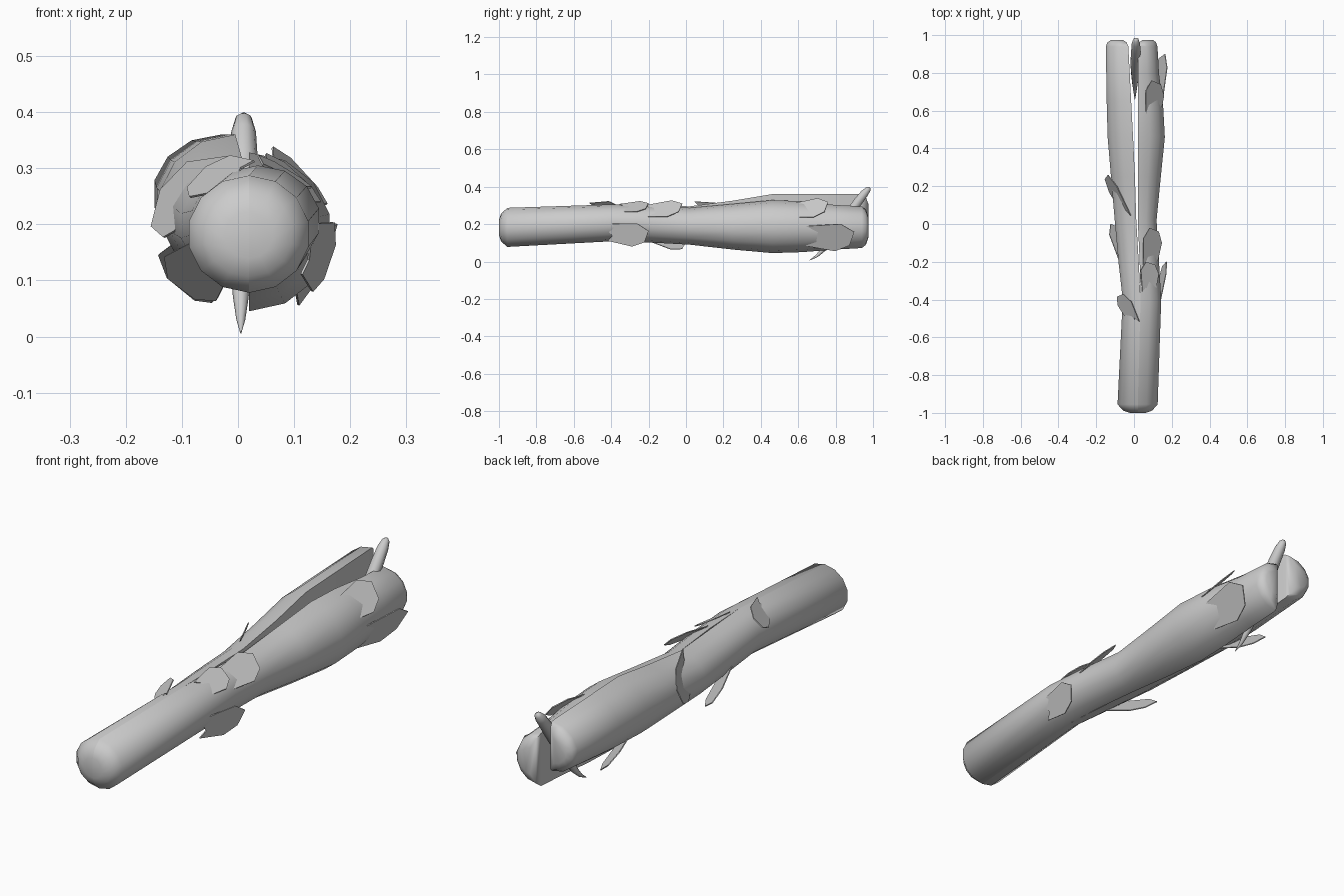
import bpy, bmesh, math
from mathutils import Vector

if "Cube" in bpy.data.objects:
    bpy.data.objects.remove(bpy.data.objects["Cube"])

# One plain grey for everything
grey = bpy.data.materials.new("plain_grey")
grey.use_nodes = True
GREY = (0.6, 0.6, 0.6, 1)
grey.diffuse_color = GREY
grey.node_tree.nodes["Principled BSDF"].inputs["Base Color"].default_value = GREY


def finish(name, bm, angle):
    bmesh.ops.recalc_face_normals(bm, faces=bm.faces)
    mesh = bpy.data.meshes.new(name)
    bm.to_mesh(mesh)
    bm.free()
    obj = bpy.data.objects.new(name, mesh)
    bpy.context.collection.objects.link(obj)
    mesh.materials.append(grey)
    bpy.ops.object.select_all(action="DESELECT")
    obj.select_set(True)
    bpy.context.view_layer.objects.active = obj
    bpy.ops.object.shade_smooth_by_angle(angle=math.radians(angle))
    return obj


def loft(name, rings, angle=50):
    """Skin a list of equal rings of points and close both ends."""
    bm = bmesh.new()
    rows = [[bm.verts.new(p) for p in ring] for ring in rings]
    n = len(rows[0])
    for a, b in zip(rows, rows[1:]):
        for i in range(n):
            bm.faces.new((a[i], a[(i + 1) % n], b[(i + 1) % n], b[i]))
    bm.faces.new(rows[0])
    bm.faces.new(rows[-1])
    return finish(name, bm, angle)


def half_ring(y, flat, outer, low, high, steps=7):
    """Half-round section: flat on the inner side, round on the outer."""
    mid, rad = (low + high) / 2, (high - low) / 2
    ring = []
    for i in range(steps + 1):
        a = math.pi * (i / steps - 0.5)
        ring.append(Vector((flat + (outer - flat) * math.cos(a), y, mid + rad * math.sin(a))))
    return ring


def shrink(ring, centre, y, factor):
    c = Vector(centre)
    return [Vector((c.x + (p.x - c.x) * factor, y, c.z + (p.z - c.z) * factor)) for p in ring]


def branch(name, stations):
    rings = [half_ring(*s) for s in stations]
    first, last = rings[0], rings[-1]
    front = (0.02, 0, 0.18)
    flat, outer, low, high = stations[-1][1:]
    back = ((flat + outer) / 2, 0, (low + high) / 2)
    rings = [shrink(first, front, -1, 0.4), shrink(first, front, -0.988, 0.72)] + rings
    rings += [shrink(last, back, 0.962, 0.85), shrink(last, back, 0.975, 0.5)]
    loft(name, rings)


# Two half-round stems joined at the front and parted at the back
# station: y, inner x, outer x, bottom z, top z
branch("left_stem", [
    (-0.955, 0.02, 0.128, 0.078, 0.287), (-0.4, 0.035, 0.147, 0.108, 0.305),
    (-0.2, 0.03, 0.135, 0.102, 0.3), (0.02, 0.02, 0.122, 0.09, 0.287),
    (0.25, 0.02, 0.145, 0.064, 0.308), (0.46, 0.02, 0.167, 0.045, 0.328),
    (0.62, 0.02, 0.158, 0.05, 0.322), (0.8, 0.02, 0.135, 0.064, 0.302),
    (0.94, 0.02, 0.127, 0.072, 0.295)])
branch("right_stem", [
    (-0.955, 0.02, -0.09, 0.078, 0.287), (-0.4, 0.035, -0.062, 0.108, 0.305),
    (-0.2, 0.025, -0.085, 0.105, 0.3), (0.02, 0.012, -0.105, 0.1, 0.295),
    (0.25, 0.005, -0.125, 0.1, 0.325), (0.46, -0.005, -0.143, 0.1, 0.36),
    (0.65, -0.015, -0.148, 0.115, 0.36), (0.94, -0.03, -0.152, 0.15, 0.36)])

# Curved horn passing between the stems: x, y, z, radius
horn = [(0.005, 0.66, 0.006, 0.001), (0.005, 0.7, 0.03, 0.008), (0.005, 0.74, 0.07, 0.014),
        (0.005, 0.81, 0.16, 0.022), (0.008, 0.87, 0.25, 0.026), (0.01, 0.92, 0.32, 0.025),
        (0.01, 0.955, 0.365, 0.022), (0.01, 0.975, 0.388, 0.015), (0.01, 0.982, 0.396, 0.005)]
rings = []
for i, (x, y, z, r) in enumerate(horn):
    p, q = Vector(horn[max(i - 1, 0)][:3]), Vector(horn[min(i + 1, len(horn) - 1)][:3])
    along = (q - p).normalized()
    side = Vector((1, 0, 0))
    up = along.cross(side).normalized()
    rings.append([Vector((x, y, z)) + r * (math.cos(t) * side + math.sin(t) * up)
                  for t in (k * math.tau / 10 for k in range(10))])
loft("horn", rings, 60)

# Thin jagged scales lifting from the stems; outline is (along, across)
OUTLINE = [(0, -0.7), (0.12, -0.25), (0.03, 0.1), (0.15, 0.4), (0.02, 0.75),
           (0.72, 1), (1, 0.45), (0.9, -0.55), (0.6, -1)]


def scale(name, root, tip, tilt, half_width):
    """Tilt is the direction of the scale's width in the x-z plane, in degrees."""
    root, tip = Vector(root), Vector(tip)
    a = math.radians(tilt)
    across = Vector((math.cos(a), 0, math.sin(a)))
    normal = (tip - root).cross(across).normalized() * 0.002
    flat = [root.lerp(tip, s) + across * (w * half_width) for s, w in OUTLINE]
    loft(name, [[p - normal for p in flat], [p + normal for p in flat]], 20)


scale("front_upper_right_scale", (0.0, -0.52, 0.285), (-0.075, -0.37, 0.285), 42, 0.055)
scale("front_lower_left_scale", (0.125, -0.42, 0.155), (0.165, -0.2, 0.135), 75, 0.065)
scale("front_upper_left_scale", (0.085, -0.22, 0.268), (0.105, -0.02, 0.29), 140, 0.065)
scale("front_lower_right_scale", (-0.045, -0.2, 0.14), (-0.105, 0.0, 0.085), 135, 0.06)
scale("top_left_scale", (0.08, -0.36, 0.285), (0.085, -0.2, 0.298), 150, 0.055)
scale("back_upper_right_scale", (-0.035, 0.04, 0.27), (-0.15, 0.26, 0.23), 68, 0.075)
scale("back_lower_left_scale", (0.125, 0.64, 0.135), (0.15, 0.9, 0.125), 66, 0.08)
scale("back_upper_left_scale", (0.1, 0.56, 0.27), (0.115, 0.76, 0.295), 135, 0.07)
scale("back_lower_right_scale", (-0.07, 0.5, 0.14), (-0.105, 0.7, 0.085), 135, 0.065)
